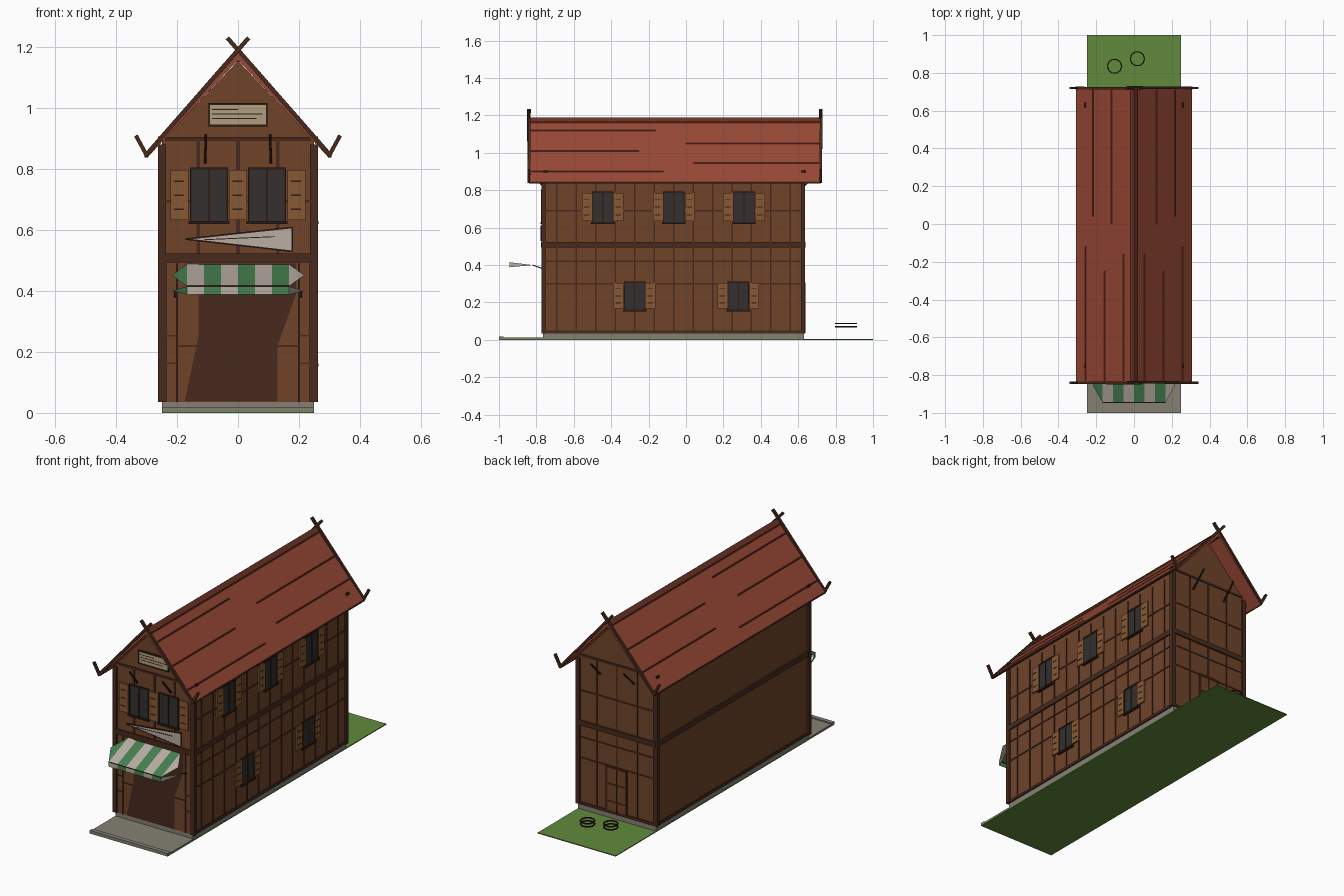
import bpy, bmesh, math
from mathutils import Vector, Matrix

if "Cube" in bpy.data.objects:
    bpy.data.objects.remove(bpy.data.objects["Cube"])


def material(name, code):
    m = bpy.data.materials.new(name)
    rgb = [int(code[i:i + 2], 16) / 255 for i in (0, 2, 4)]
    m.diffuse_color = [((c + 0.055) / 1.055) ** 2.4 for c in rgb] + [1]
    m.use_nodes = True
    m.node_tree.nodes["Principled BSDF"].inputs["Base Color"].default_value = m.diffuse_color
    return m


WALL, BEAM, ROOF = material("wall_wood", "70442a"), material("beam_wood", "472a1d"), material("roof_red", "984834")
TILE, DARK = material("roof_line", "6e3325"), material("dark_wood", "2e1c14")
SHUT, GLASS = material("shutter_wood", "875833"), material("window_dark", "33302e")
GREEN, WHITE = material("cloth_green", "468050"), material("cloth_white", "b8aea4")
STONE, GRASS, SIGN = material("stone", "858074"), material("grass", "628a3c"), material("sign_cream", "b0a080")


def finish(name, bm, mat, recalc=True):
    if recalc:
        bmesh.ops.recalc_face_normals(bm, faces=bm.faces)
    me = bpy.data.meshes.new(name)
    bm.to_mesh(me)
    bm.free()
    me.materials.append(mat)
    ob = bpy.data.objects.new(name, me)
    bpy.context.collection.objects.link(ob)
    return ob


def boxes(name, mat, items):
    """One object from several (low corner, high corner) boxes."""
    bm = bmesh.new()
    for lo, hi in items:
        lo, hi = Vector(lo), Vector(hi)
        size = [abs(v) for v in hi - lo]
        bmesh.ops.create_cube(bm, size=1, matrix=Matrix.Translation((lo + hi) / 2) @ Matrix.Diagonal((*size, 1)))
    return finish(name, bm, mat)


def bars(name, mat, items):
    """One object from several square bars (start, end, thickness)."""
    bm = bmesh.new()
    for p, q, w in items:
        p, q = Vector(p), Vector(q)
        d = q - p
        rot = d.to_track_quat('Z', 'Y').to_matrix().to_4x4()
        bmesh.ops.create_cube(bm, size=1, matrix=Matrix.Translation((p + q) / 2) @ rot @ Matrix.Diagonal((w, w, d.length, 1)))
    return finish(name, bm, mat)


def prism(name, mat, profile, y0, y1):
    """Extrude an x-z outline along y."""
    bm = bmesh.new()
    f = bm.faces.new([bm.verts.new((x, y0, z)) for x, z in profile])
    new = bmesh.ops.extrude_face_region(bm, geom=[f])["geom"]
    bmesh.ops.translate(bm, vec=(0, y1 - y0, 0), verts=[v for v in new if isinstance(v, bmesh.types.BMVert)])
    return finish(name, bm, mat)


def sheet(name, mat, polys):
    bm = bmesh.new()
    for p in polys:
        bm.faces.new([bm.verts.new(v) for v in p])
    return finish(name, bm, mat, False)


FRONT, BACK, SIDE = -0.765, 0.63, 0.25


def on(face, u0, u1, z0, z1, d0, d1):
    """Box on a wall: u along it, d outward from it."""
    def at(u, d, z):
        return {"front": (u, FRONT - d, z), "back": (u, BACK + d, z),
                "right": (SIDE + d, u, z), "left": (-SIDE - d, u, z)}[face]
    return at(u0, d0, z0), at(u1, d1, z1)


# Ground, paving and footing
boxes("grass", GRASS, [((-0.25, -1, 0), (0.25, 1, 0.005))])
boxes("paving", STONE, [((-0.25, -1, 0.002), (0.25, -0.76, 0.012)), ((-0.25, -1, 0.002), (0.25, -0.975, 0.018))])
boxes("footing", STONE, [((-0.249, -0.765, 0.003), (0.249, 0.63, 0.036))])

# House body with gables
prism("walls", WALL, [(-0.25, 0.035), (0.25, 0.035), (0.25, 0.89), (0, 1.155), (-0.25, 0.89)], FRONT, BACK)

# Corner posts and storey beams
boxes("corner_posts", BEAM, [((sx * 0.236, y0, 0.035), (sx * 0.262, y1, 0.88))
                             for sx in (-1, 1) for y0, y1 in ((-0.772, -0.75), (0.615, 0.637))])
storey = []
for f, a, b in (("front", -0.25, 0.25), ("back", -0.25, 0.25), ("right", -0.76, 0.625), ("left", -0.76, 0.625)):
    storey += [on(f, a, b, 0.493, 0.522, -0.01, 0.009)]
    if f != "front":
        storey += [on(f, a, b, 0.035, 0.05, -0.01, 0.007)]
boxes("storey_beams", BEAM, storey)

# Thin timber battens
bat = [on("right", y - 0.004, y + 0.004, 0.05, 0.86, 0, 0.004) for y in [-0.69 + 0.104 * i for i in range(13)]]
bat += [on("right", -0.755, 0.62, z - 0.004, z + 0.004, 0, 0.004) for z in (0.30, 0.42, 0.69)]
for x in (-0.13, 0, 0.13):
    bat += [on("front", x - 0.006, x + 0.006, 0.52, 0.9, 0, 0.004), on("back", x - 0.004, x + 0.004, 0.05, 0.9, 0, 0.004)]
for f in ("front", "back"):
    bat += [on(f, -0.24, 0.24, 0.893, 0.905, 0, 0.005), on(f, -0.24, 0.24, 0.69, 0.698, 0, 0.003)]
bat += [on("back", -0.24, 0.24, z, z + 0.008, 0, 0.003) for z in (0.3, 0.42)]
for s in (-1, 1):
    bat += [on("front", s * 0.197, s * 0.203, 0.036, 0.49, 0, 0.005), on("front", s * 0.235, s * 0.241, 0.036, 0.49, 0, 0.005),
            on("front", s * 0.13, s * 0.2, 0.216, 0.222, 0, 0.003), on("front", s * 0.2, s * 0.24, 0.16, 0.166, 0, 0.003),
            on("front", s * 0.2, s * 0.24, 0.25, 0.256, 0, 0.003)]
boxes("battens", BEAM, bat)

# Shop entrance and back door
y = FRONT - 0.0035
sheet("entrance", BEAM, [[(x, y, z) for x, z in ((-0.175, 0.037), (0.13, 0.037), (0.13, 0.22), (0.19, 0.39),
                                                 (0.19, 0.49), (-0.13, 0.49), (-0.13, 0.25))]])
boxes("back_door", WALL, [on("back", -0.06, 0.06, 0.037, 0.3, 0, 0.006)])
boxes("back_door_frame", BEAM, [on("back", s * 0.056, s * 0.066, 0.037, 0.3, 0, 0.01) for s in (-1, 1)]
      + [on("back", -0.066, 0.066, 0.295, 0.306, 0, 0.01), on("back", -0.003, 0.003, 0.037, 0.3, 0, 0.008)]
      + [on("back", -0.056, 0.056, z, z + 0.008, 0, 0.008) for z in (0.1, 0.2)])

# Windows with frames, sills and louvred shutters
panes, frames, shutters, slats = [], [], [], []


def shutter(face, u, z0, z1, w):
    shutters.append(on(face, u - w / 2, u + w / 2, z0, z1, 0, 0.009))
    for k in (0.22, 0.5, 0.78):
        z = z0 + (z1 - z0) * k
        slats.append(on(face, u - w * 0.3, u + w * 0.25, z - 0.002, z + 0.002, 0.008, 0.011))


def window(face, u, z0, z1, w):
    panes.append(on(face, u - w / 2, u + w / 2, z0, z1, 0, 0.006))
    frames.extend([on(face, u - 0.003, u + 0.003, z0, z1, 0, 0.009),
                   on(face, u - w / 2 - 0.005, u + w / 2 + 0.005, z0 - 0.01, z0, 0, 0.014),
                   on(face, u - w / 2, u + w / 2, z1 - 0.004, z1 + 0.004, 0, 0.009)])
    for s in (-1, 1):
        frames.append(on(face, u + s * (w / 2 - 0.005), u + s * w / 2, z0, z1, 0, 0.009))


for u in (-0.095, 0.095):
    window("front", u, 0.63, 0.8, 0.125)
for u in (-0.192, 0, 0.192):
    shutter("front", u, 0.632, 0.796, 0.058)
for u, z0, z1 in ((-0.445, 0.63, 0.79), (-0.065, 0.63, 0.79), (0.31, 0.63, 0.79), (-0.275, 0.162, 0.308), (0.28, 0.162, 0.308)):
    window("right", u, z0, z1, 0.115)
    for s in (-1, 1):
        shutter("right", u + s * 0.085, z0 + 0.005, z1 - 0.005, 0.053)
boxes("window_panes", GLASS, panes)
boxes("window_frames", DARK, frames)
boxes("shutters", SHUT, shutters)
boxes("shutter_slats", DARK, slats)

# Gable board and pennant, with plain bars
boxes("gable_board", SIGN, [on("front", -0.092, 0.092, 0.943, 1.013, 0, 0.01)])
boxes("gable_board_trim", DARK, [on("front", -0.096, 0.096, z - 0.003, z + 0.003, 0, 0.012) for z in (0.943, 1.013)]
      + [on("front", s * 0.092, s * 0.097, 0.943, 1.013, 0, 0.012) for s in (-1, 1)]
      + [on("front", -0.085, b, z - 0.0015, z + 0.0015, 0, 0.011) for z, b in ((0.995, 0.0), (0.98, 0.08), (0.965, 0.06))])
prism("pennant", WHITE, [(-0.172, 0.57), (0.178, 0.53), (0.178, 0.608)], FRONT - 0.012, FRONT - 0.006)
bars("pennant_trim", DARK, [((a, FRONT - 0.01, b), (c, FRONT - 0.01, d), 0.005) for a, b, c, d in
                            ((-0.172, 0.57, 0.178, 0.53), (-0.172, 0.57, 0.178, 0.608), (0.178, 0.53, 0.178, 0.608))]
     + [((-0.11, FRONT - 0.012, 0.568), (0.12, FRONT - 0.012, 0.578), 0.003)])

# Striped awning with pointed ends and a valance
W = 0.167
yb, zb, yf, zf = -0.765, 0.488, -0.945, 0.415
ym, zm = (yb + yf) / 2, (zb + zf) / 2
cloth = {0: [], 1: []}
for i in range(6):
    a, b = -W + i * W / 3, -W + (i + 1) * W / 3
    cloth[(i + 1) % 2] += [[(a, yb, zb), (a, yf, zf), (b, yf, zf), (b, yb, zb)],
                           [(a, yf, zf), (a, yf, 0.388), (b, yf, 0.388), (b, yf, zf)]]
cloth[0] += [[(-W, yb, zb), (-0.217, ym, zm), (-W, yf, zf)], [(-W, yf, zf), (-0.217, -0.82, 0.4), (-W, yf, 0.388)]]
cloth[1] += [[(W, yf, zf), (0.217, ym, zm), (W, yb, zb)], [(W, yf, 0.388), (0.217, -0.82, 0.4), (W, yf, zf)]]
sheet("awning_green", GREEN, cloth[0])
sheet("awning_white", WHITE, cloth[1])
bars("awning_rods", DARK, [((-W, yf, zf), (W, yf, zf), 0.004)]
     + [((s * 0.208, -0.765, 0.38), (s * 0.208, -0.82, 0.4), 0.005) for s in (-1, 1)])

# Roof, ridge cap and plank lines
R0, R1 = -0.84, 0.72
prism("roof", ROOF, [(0, 1.18), (0.308, 0.845), (0.298, 0.836), (0, 1.158), (-0.298, 0.836), (-0.308, 0.845)], R0, R1)
prism("ridge_cap", TILE, [(0, 1.19), (0.02, 1.167), (0.02, 1.15), (-0.02, 1.15), (-0.02, 1.167)], R0, R1)


def slope(s, z, y):
    return (s * (1.18 - z) * 0.308 / 0.335, y, z)


lines = ((1.12, -0.83, -0.16), (1.05, 0, 0.71), (1.01, -0.83, -0.25), (0.945, 0.04, 0.71), (0.9, -0.83, -0.12))
bars("roof_lines", TILE, [(slope(s, z, a), slope(s, z, b), 0.006) for s in (-1, 1) for z, a, b in lines])
boxes("roof_pegs", DARK, [((s * 0.255, y - 0.012, 0.893), (s * 0.263, y + 0.012, 0.906)) for s in (-1, 1) for y in (-0.75, 0.63)])

# Barge boards with crossed tips, upturned eave ends, and gable struts
trim, struts = [], []
for y in (R0, R1):
    for s in (-1, 1):
        trim += [((s * 0.305, y, 0.842), (-s * 0.035, y + s * 0.003, 1.212 + 0.018), 0.014),
                 ((s * 0.298, y, 0.842), (s * 0.335, y, 0.91), 0.013)]
for y0, y1 in ((FRONT, R0), (BACK, R1)):
    for s in (-1, 1):
        struts.append(((s * 0.108, y0, 0.82), (s * 0.105, y1, 0.912), 0.008))
bars("barge_boards", BEAM, trim)
bars("gable_struts", DARK, struts)
bars("eave_rails", BEAM, [((s * 0.302, R0, 0.842), (s * 0.302, R1, 0.842), 0.01) for s in (-1, 1)])

# Loose hoops behind the house
for n, (x, y) in enumerate(((-0.103, 0.835), (0.018, 0.875))):
    for k, z in enumerate((0.07, 0.088)):
        ring = [(x + 0.038 * math.cos(t * math.pi / 5), y + 0.038 * math.sin(t * math.pi / 5), z) for t in range(10)]
        bars(f"hoop_{n}_{k}", DARK, [(ring[t], ring[(t + 1) % 10], 0.006) for t in range(10)])
